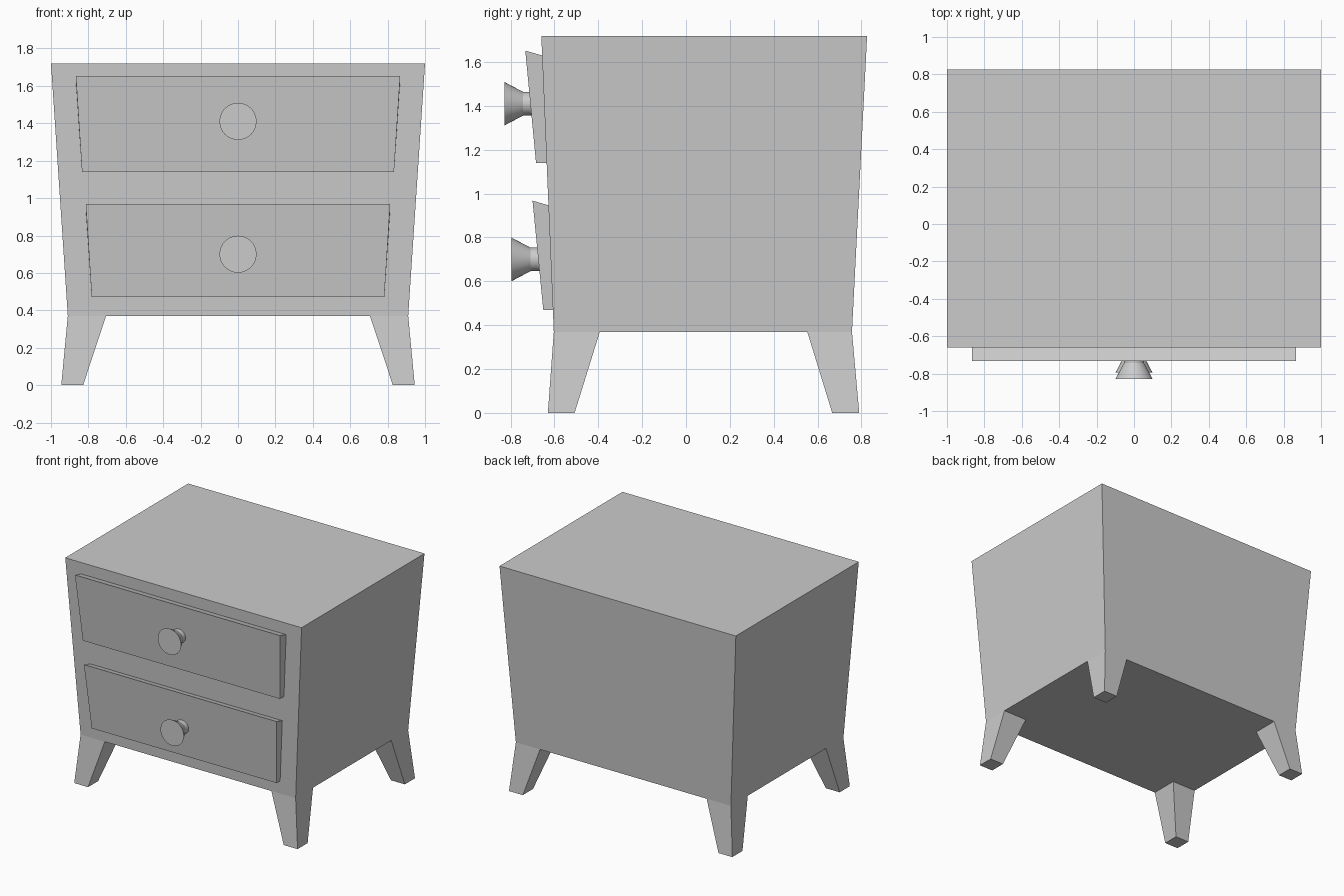
import bpy, bmesh
from math import cos, sin, tau

if "Cube" in bpy.data.objects:
    bpy.data.objects.remove(bpy.data.objects["Cube"])


def finish(name, bm):
    bmesh.ops.recalc_face_normals(bm, faces=bm.faces)
    mesh = bpy.data.meshes.new(name)
    bm.to_mesh(mesh)
    bm.free()
    obj = bpy.data.objects.new(name, mesh)
    bpy.context.collection.objects.link(obj)
    return obj


def skin(bm, a, b):
    n = len(a)
    for i in range(n):
        bm.faces.new((a[i], a[(i + 1) % n], b[(i + 1) % n], b[i]))


# Cabinet: tapered box whose underside grid grows four splayed legs
def cabinet():
    bm = bmesh.new()
    base_z, top_z = 0.37, 1.72
    xs, ys = (-0.91, -0.705, 0.705, 0.91), (-0.603, -0.393, 0.553, 0.757)
    foot_x, foot_y = (-0.945, -0.828, 0.828, 0.945), (-0.63, -0.508, 0.667, 0.79)
    g = [[bm.verts.new((x, y, base_z)) for y in ys] for x in xs]
    top = [bm.verts.new((x, y, top_z)) for x, y in
           ((-1, -0.66), (1, -0.66), (1, 0.826), (-1, 0.826))]
    bm.faces.new(top)
    # walls
    edges = ([g[i][0] for i in range(4)], g[3],
             [g[i][3] for i in (3, 2, 1, 0)], g[0][::-1])
    for k, edge in enumerate(edges):
        bm.faces.new(list(edge) + [top[(k + 1) % 4], top[k]])
    # underside and legs
    for i in range(3):
        for j in range(3):
            cells = ((i, j), (i + 1, j), (i + 1, j + 1), (i, j + 1))
            ring = [g[a][b] for a, b in cells]
            if i != 1 and j != 1:
                foot = [bm.verts.new((foot_x[a], foot_y[b], 0)) for a, b in cells]
                skin(bm, ring, foot)
                bm.faces.new(foot)
            else:
                bm.faces.new(ring)
    return finish("cabinet_with_legs", bm)


# Drawer front: side profile (y, z, half width) spanned across x
def drawer(name, profile):
    bm = bmesh.new()
    left = [bm.verts.new((-w, y, z)) for y, z, w in profile]
    right = [bm.verts.new((w, y, z)) for y, z, w in profile]
    skin(bm, left, right)
    bm.faces.new(left)
    bm.faces.new(right)
    return finish(name, bm)


# Knob: flared disc on a short neck, turned around the y axis
def knob(name, y, z, sides=32):
    bm = bmesh.new()
    rings = [[bm.verts.new((r * cos(tau * k / sides), y + d, z + r * sin(tau * k / sides)))
              for k in range(sides)]
             for d, r in ((0, 0.099), (0.085, 0.054), (0.155, 0.054))]
    for a, b in zip(rings, rings[1:]):
        skin(bm, a, b)
    bm.faces.new(rings[0])
    bm.faces.new(rings[-1])
    obj = finish(name, bm)
    bpy.ops.object.select_all(action='DESELECT')
    bpy.context.view_layer.objects.active = obj
    obj.select_set(True)
    bpy.ops.object.shade_smooth_by_angle(angle=0.4)


cabinet()
drawer("upper_drawer", ((-0.733, 1.652, 0.867), (-0.684, 1.14, 0.834),
                        (-0.634, 1.14, 0.834), (-0.655, 1.63, 0.867)))
drawer("lower_drawer", ((-0.70, 0.968, 0.814), (-0.651, 0.47, 0.782),
                        (-0.605, 0.47, 0.782), (-0.625, 0.946, 0.814)))
knob("upper_knob", -0.828, 1.41)
knob("lower_knob", -0.795, 0.70)
